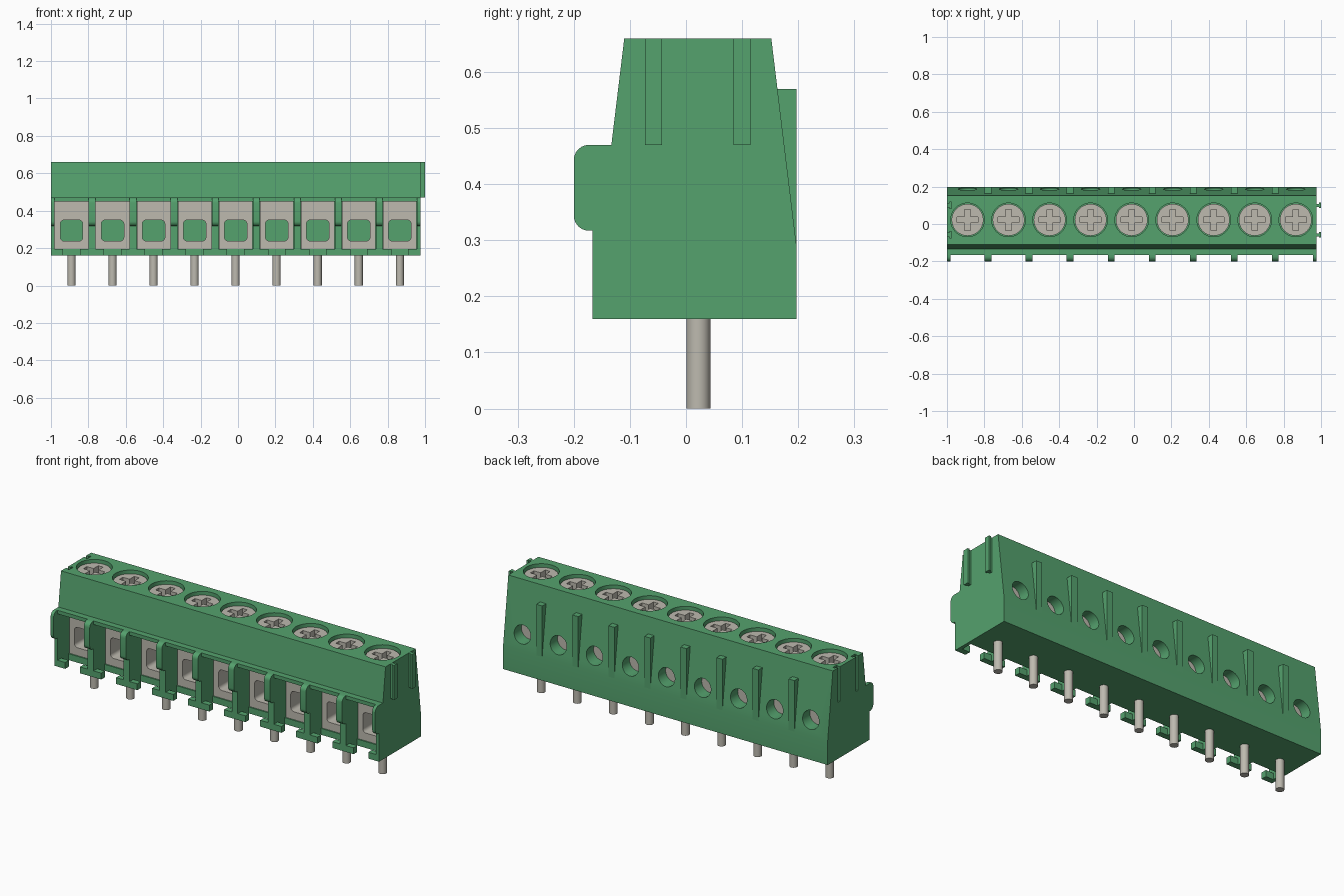
import bpy, bmesh
from math import sin, cos, pi

if "Cube" in bpy.data.objects:
    bpy.data.objects.remove(bpy.data.objects["Cube"])

PITCH, LEFT, RIGHT = 0.2194, -1.0, 0.975
MID = (LEFT + RIGHT) / 2
POLES = [MID + (i - 4) * PITCH for i in range(9)]
WALLS = [x + PITCH / 2 for x in POLES[:-1]]
SCREW_Y = 0.022


def material(name, rgb, rough):
    m = bpy.data.materials.new(name)
    m.use_nodes = True
    m.diffuse_color = (*rgb, 1)
    bsdf = m.node_tree.nodes["Principled BSDF"]
    bsdf.inputs["Base Color"].default_value = (*rgb, 1)
    bsdf.inputs["Roughness"].default_value = rough
    return m


GREEN = material("green plastic", (0.09, 0.36, 0.155), 0.6)
METAL = material("grey metal", (0.51, 0.49, 0.43), 0.5)


def prism(bm, pts, axis, lo, hi):
    """Extrude a closed 2D outline along an axis."""
    def place(p, t):
        return {"x": (t, *p), "y": (p[0], t, p[1]), "z": (*p, t)}[axis]
    a = [bm.verts.new(place(p, lo)) for p in pts]
    b = [bm.verts.new(place(p, hi)) for p in pts]
    bm.faces.new(a)
    bm.faces.new(b[::-1])
    for i in range(len(pts)):
        j = (i + 1) % len(pts)
        bm.faces.new((a[i], b[i], b[j], a[j]))


def rect(u0, u1, v0, v1):
    return [(u0, v0), (u1, v0), (u1, v1), (u0, v1)]


def circle(u, v, r, n=40):
    return [(u + r * cos(2 * pi * i / n), v + r * sin(2 * pi * i / n)) for i in range(n)]


def rounded(u0, u1, v0, v1, r, n=6):
    corners = [(u1 - r, v1 - r), (u0 + r, v1 - r), (u0 + r, v0 + r), (u1 - r, v0 + r)]
    return [(cu + r * cos(pi / 2 * (k + i / n)), cv + r * sin(pi / 2 * (k + i / n)))
            for k, (cu, cv) in enumerate(corners) for i in range(n + 1)]


def make(name, parts, mat=None):
    """One object from a list of prisms."""
    bm = bmesh.new()
    for part in parts:
        prism(bm, *part)
    bmesh.ops.recalc_face_normals(bm, faces=bm.faces)
    me = bpy.data.meshes.new(name)
    bm.to_mesh(me)
    bm.free()
    if mat:
        me.materials.append(mat)
    ob = bpy.data.objects.new(name, me)
    bpy.context.collection.objects.link(ob)
    return ob


def cut(ob, parts):
    """Subtract a group of separate prisms and apply the result."""
    cutter = make("cutter", parts)
    cutter.hide_render = True
    mod = ob.modifiers.new("cut", "BOOLEAN")
    mod.operation, mod.solver, mod.object = "DIFFERENCE", "EXACT", cutter
    dg = bpy.context.evaluated_depsgraph_get()
    dg.update()
    me = bpy.data.meshes.new_from_object(ob.evaluated_get(dg))
    ob.modifiers.clear()
    ob.data = me
    bpy.data.objects.remove(cutter)


def smooth(ob):
    bpy.ops.object.select_all(action="DESELECT")
    ob.select_set(True)
    bpy.context.view_layer.objects.active = ob
    bpy.ops.object.shade_smooth_by_angle(angle=0.6)


def repeat(ob):
    """Linked copies of a part at every other pole."""
    for i, x in enumerate(POLES):
        copy = ob if i == 0 else ob.copy()
        copy.location.x = x
        if i:
            bpy.context.collection.objects.link(copy)
        copy.name = f"{ob.name.split('_1')[0]}_{i + 1}"


# Housing: side outline run along the whole row
outline = [(-0.167, 0.16), (0.197, 0.16), (0.197, 0.29), (0.152, 0.66),
           (-0.11, 0.66), (-0.133, 0.47), (-0.167, 0.47)]
housing = make("housing", [(outline, "x", LEFT, RIGHT)], GREEN)

# Wire pockets open to the front
cut(housing, [(rect(x - 0.0915, x + 0.0915, 0.195, 0.45), "y", -0.3, 0.1) for x in POLES])

# T-shaped floor notches that leave a foot under every wall
notch = [(-0.045, -0.3), (0.045, -0.3), (0.045, -0.135), (0.0915, -0.135),
         (0.0915, -0.072), (-0.0915, -0.072), (-0.0915, -0.135), (-0.045, -0.135)]
cut(housing, [([(x + u, v) for u, v in notch], "z", 0.1, 0.22) for x in POLES])

# Screw wells and rear test holes
cut(housing, [(circle(x, SCREW_Y, 0.09), "z", 0.59, 0.8) for x in POLES])
cut(housing, [(circle(x, 0.375, 0.05, 32), "y", 0.12, 0.3) for x in POLES])


# Dovetail rails on one end, matching grooves in the other
def dovetail(x, y, neck, head):
    return [(x - 0.005, y - neck), (x + 0.014, y - neck), (x + 0.014, y - head), (x + 0.025, y - head),
            (x + 0.025, y + head), (x + 0.014, y + head), (x + 0.014, y + neck), (x - 0.005, y + neck)]


RAILS = (-0.058, 0.1)
cut(housing, [(dovetail(LEFT, y, 0.009, 0.017), "z", 0.47, 0.8) for y in RAILS])
smooth(housing)
make("end_rails", [(dovetail(RIGHT, y, 0.008, 0.015), "z", 0.47, 0.66) for y in RAILS], GREEN)

# Rounded tabs on the front of each wall, half width at the ends
nose = [p for p in rounded(-0.2, -0.1, 0.317, 0.47, 0.027) if p[0] < -0.14]
nose = [(-0.14, 0.47)] + nose + [(-0.14, 0.317)]
spans = [(LEFT, LEFT + 0.018), (RIGHT - 0.018, RIGHT)] + [(x - 0.018, x + 0.018) for x in WALLS]
smooth(make("front_tabs", [(nose, "x", a, b) for a, b in spans], GREEN))

# Tapered ribs on the back
rib = [(0.19, 0.28), (0.197, 0.29), (0.197, 0.57), (0.155, 0.57)]
make("rear_ribs", [(rib, "x", x - 0.018, x + 0.018) for x in WALLS], GREEN)

# Metal wire clamps with a rounded tunnel
clamp = make("wire_clamp_1", [(rect(-0.09, 0.09, 0.195, 0.45), "y", -0.065, 0.1)], METAL)
cut(clamp, [(rounded(-0.06, 0.06, 0.238, 0.35, 0.02), "y", -0.2, 0.2)])
smooth(clamp)
repeat(clamp)

# Screws with a cross slot
screw = make("screw_1", [(circle(0, SCREW_Y, 0.085), "z", 0.585, 0.642)], METAL)
w, l = 0.015, 0.056
cross = [(-w, -l), (w, -l), (w, -w), (l, -w), (l, w), (w, w),
         (w, l), (-w, l), (-w, w), (-l, w), (-l, -w), (-w, -w)]
cut(screw, [([(u, v + SCREW_Y) for u, v in cross], "z", 0.605, 0.7)])
smooth(screw)
repeat(screw)

# Contacts seen through the rear holes
contact = make("rear_contact_1", [(circle(0, 0.375, 0.049, 32), "y", 0.115, 0.125)], METAL)
repeat(contact)

# Solder pins
pin = make("solder_pin_1", [(circle(0, SCREW_Y, 0.0215, 24), "z", 0, 0.19)], METAL)
smooth(pin)
repeat(pin)
